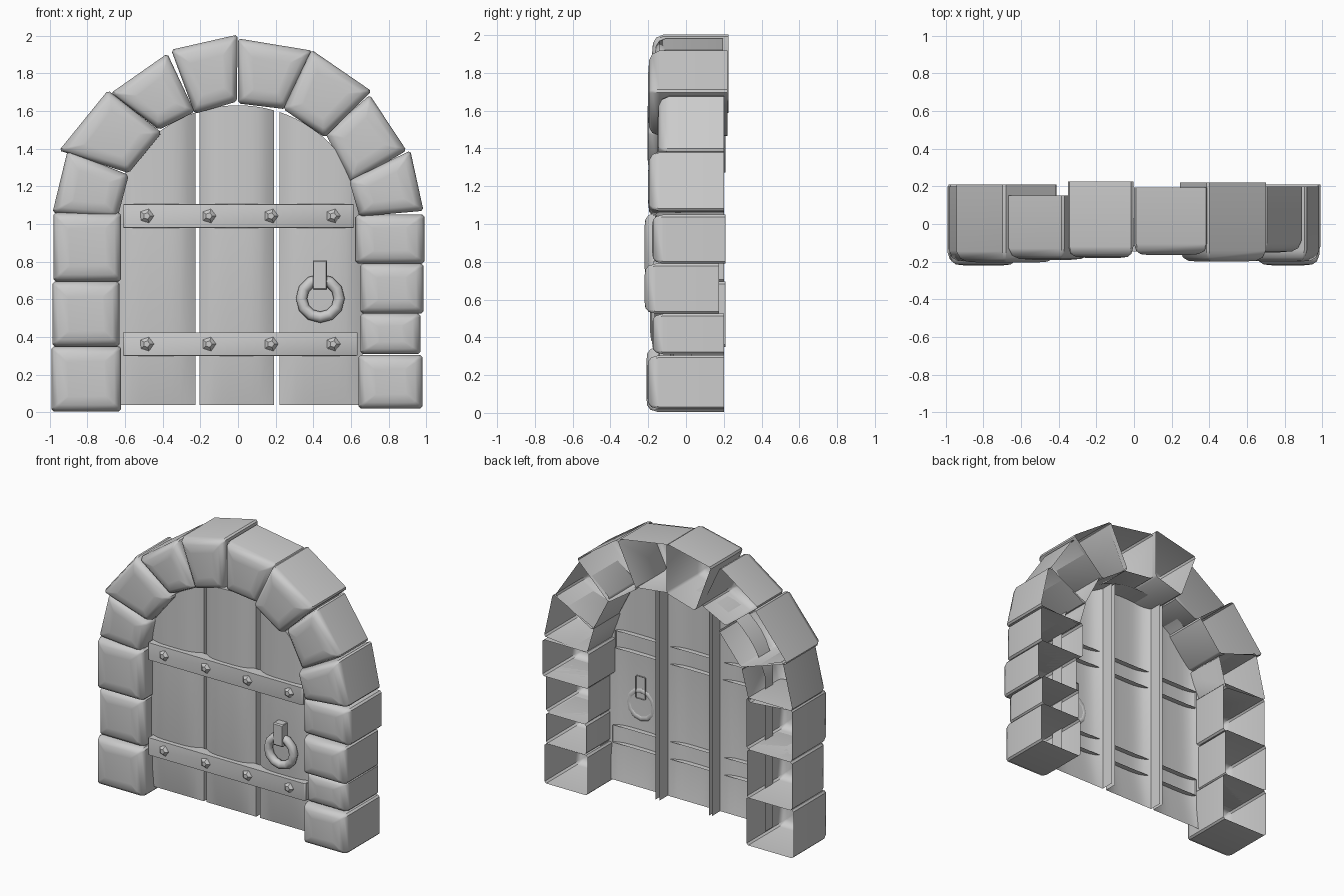
import bpy, bmesh, math
from mathutils import Vector

if "Cube" in bpy.data.objects:
    bpy.data.objects.remove(bpy.data.objects["Cube"])


def finish(bm, name, angle=40):
    bmesh.ops.recalc_face_normals(bm, faces=bm.faces)
    me = bpy.data.meshes.new(name)
    bm.to_mesh(me)
    bm.free()
    ob = bpy.data.objects.new(name, me)
    bpy.context.collection.objects.link(ob)
    bpy.ops.object.select_all(action='DESELECT')
    ob.select_set(True)
    bpy.context.view_layer.objects.active = ob
    bpy.ops.object.shade_smooth_by_angle(angle=math.radians(angle))
    return ob


def rect(x0, x1, z0, z1):
    return [(x0, z0), (x1, z0), (x1, z1), (x0, z1)]


def shell(name, quad, rings, corner):
    """Block open at the back: clipped-corner outline lofted through (inset, y) rings."""
    pts = [Vector(p) for p in quad]
    mid = sum(pts, Vector((0, 0))) / 4
    radius = sum((p - mid).length for p in pts) / 4 * 0.7
    outline = []
    for i, p in enumerate(pts):
        for q in (pts[i - 1], pts[(i + 1) % 4]):
            outline.append(p + (q - p).normalized() * corner)
    bm = bmesh.new()
    loops = []
    for inset, y in rings:
        k = 1 - inset / radius
        loops.append([bm.verts.new((mid.x + (p.x - mid.x) * k, y, mid.y + (p.y - mid.y) * k))
                      for p in outline])
    for a, b in zip(loops, loops[1:]):
        for i in range(8):
            j = (i + 1) % 8
            bm.faces.new((a[i], a[j], b[j], b[i]))
    bm.faces.new(loops[-1])
    return finish(bm, name)


# Stone surround: outline, front y, back y
stones = [
    (rect(-0.99, -0.62, 0.005, 0.35), -0.21, 0.20),
    (rect(-0.985, -0.63, 0.35, 0.695), -0.19, 0.21),
    (rect(-0.98, -0.62, 0.695, 1.06), -0.22, 0.20),
    ([(-0.985, 1.06), (-0.64, 1.03), (-0.58, 1.26), (-0.905, 1.39)], -0.20, 0.20),
    ([(-0.95, 1.39), (-0.58, 1.27), (-0.405, 1.485), (-0.69, 1.71)], -0.205, 0.21),
    ([(-0.675, 1.695), (-0.42, 1.50), (-0.23, 1.595), (-0.375, 1.905)], -0.19, 0.15),
    ([(-0.355, 1.925), (-0.23, 1.585), (-0.005, 1.65), (-0.003, 2.005)], -0.18, 0.225),
    ([(0.0, 1.985), (0.0, 1.64), (0.25, 1.61), (0.395, 1.92)], -0.165, 0.195),
    ([(0.39, 1.925), (0.24, 1.61), (0.46, 1.46), (0.71, 1.705)], -0.20, 0.22),
    ([(0.70, 1.685), (0.465, 1.48), (0.60, 1.215), (0.895, 1.39)], -0.15, 0.20),
    ([(0.915, 1.39), (0.59, 1.23), (0.645, 1.04), (0.985, 1.07)], -0.20, 0.20),
    (rect(0.625, 0.99, 0.79, 1.05), -0.18, 0.21),
    (rect(0.65, 0.985, 0.525, 0.79), -0.22, 0.175),
    (rect(0.65, 0.97, 0.31, 0.525), -0.18, 0.20),
    (rect(0.64, 0.98, 0.02, 0.305), -0.205, 0.20),
]
for n, (quad, yf, yb) in enumerate(stones):
    shell(f"stone_{n + 1}", quad,
          [(0, yb), (0, yf + 0.06), (0.012, yf + 0.022), (0.035, yf + 0.005), (0.08, yf)], 0.012)


# Door planks: bowed boards whose tops follow the arch, thinning to a straight foot
def plank(name, x0, x1, cols=10):
    bm = bmesh.new()
    grid = []
    for i in range(cols + 1):
        t = i / cols
        x = x0 + (x1 - x0) * t
        top = 1.0 + 0.63 * math.sqrt(max(0.0, 1 - (x / 0.665) ** 2))
        bow = 0.05 * (1 - abs(2 * t - 1) ** 4)
        grid.append([bm.verts.new((x, -0.065 - bow * k, z))
                     for z, k in ((0.04, 0), (0.3, 1), (0.95, 1), (top, 1))])
    for a, b in zip(grid, grid[1:]):
        for k in range(3):
            bm.faces.new((a[k], b[k], b[k + 1], a[k + 1]))
    # walls run back from the sides and top; the foot stays open
    rim = [e for e in bm.edges if e.is_boundary and max(v.co.z for v in e.verts) > 0.1]
    ext = bmesh.ops.extrude_edge_only(bm, edges=rim)
    for v in ext['geom']:
        if isinstance(v, bmesh.types.BMVert):
            v.co.y = 0.03
    finish(bm, name)


plank("plank_left", -0.645, -0.225)
plank("plank_middle", -0.205, 0.19)
plank("plank_right", 0.22, 0.66)

# Iron straps with low nails
for label, x1, z0, z1 in (("upper", 0.615, 0.98, 1.105), ("lower", 0.635, 0.30, 0.425)):
    shell(f"strap_{label}", rect(-0.61, x1, z0, z1),
          [(0, -0.075), (0, -0.14), (0.006, -0.146)], 0.003)
    for n, x in enumerate((-0.485, -0.155, 0.175, 0.505)):
        bpy.ops.mesh.primitive_cone_add(vertices=5, radius1=0.04, radius2=0.018, depth=0.02,
                                        location=(x, -0.155, (z0 + z1) / 2),
                                        rotation=(math.pi / 2, 0.3, 0))
        bpy.context.object.name = f"nail_{label}_{n + 1}"

# Pull ring and its bracket
shell("ring_bracket", rect(0.398, 0.472, 0.65, 0.81),
      [(0, -0.105), (0, -0.165), (0.006, -0.172)], 0.004)
bpy.ops.mesh.primitive_torus_add(major_segments=12, minor_segments=8, major_radius=0.1,
                                 minor_radius=0.03, location=(0.437, -0.138, 0.605),
                                 rotation=(math.pi / 2, 0, 0))
bpy.context.object.name = "pull_ring"
bpy.ops.object.shade_smooth_by_angle(angle=math.radians(60))
